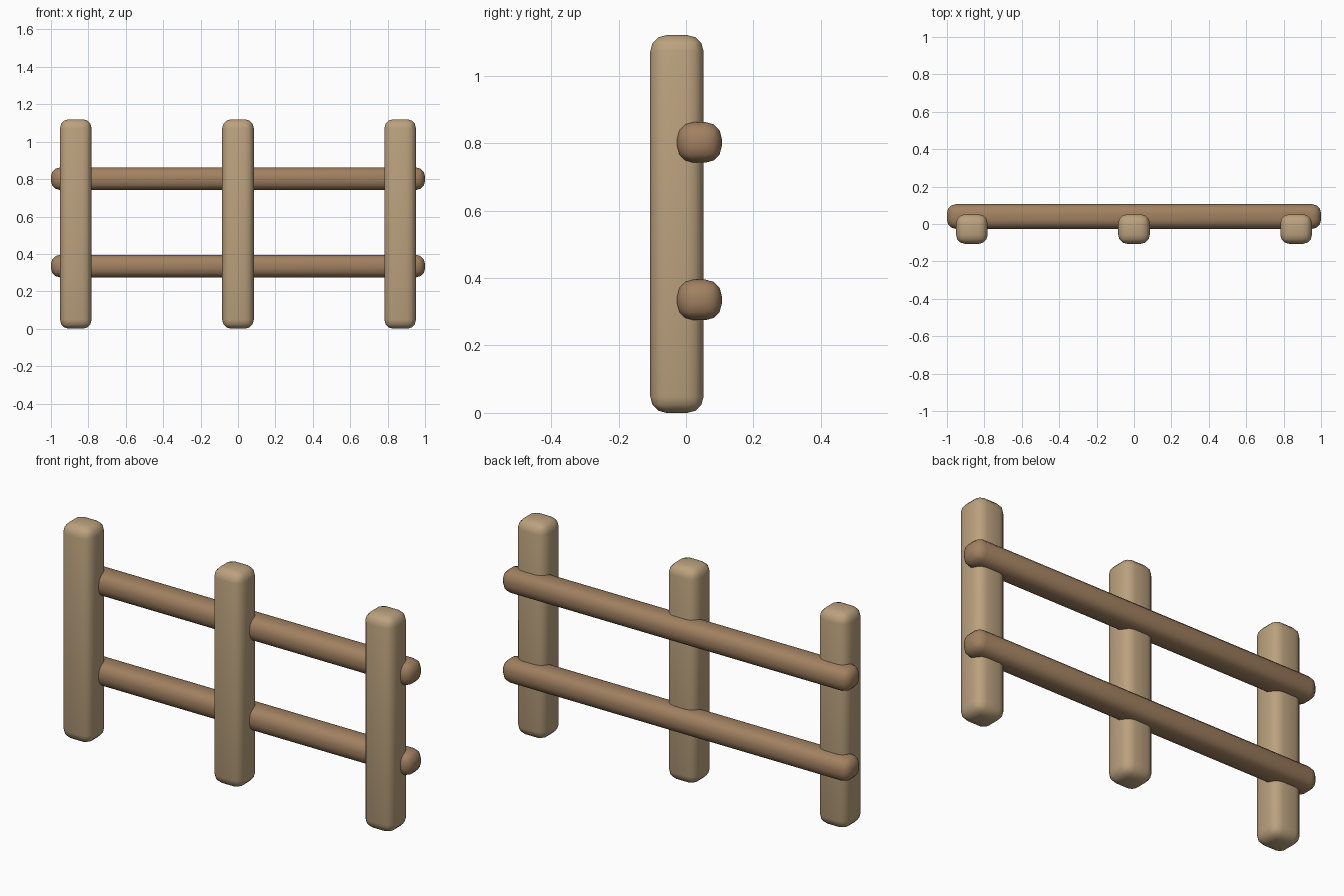
import bpy
import math

if "Cube" in bpy.data.objects:
    bpy.data.objects.remove(bpy.data.objects["Cube"])


def material(name, color):
    m = bpy.data.materials.new(name)
    m.diffuse_color = (*color, 1)
    m.use_nodes = True
    m.node_tree.nodes["Principled BSDF"].inputs["Base Color"].default_value = m.diffuse_color
    return m


def rounded_beam(name, center, size, radius, mat):
    bpy.ops.mesh.primitive_cube_add(size=1, location=center)
    ob = bpy.context.object
    ob.name = name
    ob.scale = size
    bpy.ops.object.transform_apply(location=False, rotation=False, scale=True)
    bevel = ob.modifiers.new("rounding", 'BEVEL')
    bevel.width = radius
    bevel.segments = 3
    bpy.ops.object.modifier_apply(modifier=bevel.name)
    bpy.ops.object.shade_smooth_by_angle(angle=math.radians(40))
    ob.data.materials.append(mat)
    return ob


post_wood = material("post_wood", (0.50, 0.36, 0.21))
rail_wood = material("rail_wood", (0.36, 0.22, 0.12))

# Upright posts
for side, x in (("left", -0.867), ("middle", 0), ("right", 0.867)):
    rounded_beam(f"{side}_post", (x, -0.027, 0.56), (0.169, 0.158, 1.12), 0.048, post_wood)

# Horizontal rails set into the back of the posts
for level, z in (("lower", 0.335), ("upper", 0.802)):
    rounded_beam(f"{level}_rail", (0, 0.040, z), (2.0, 0.132, 0.12), 0.048, rail_wood)
